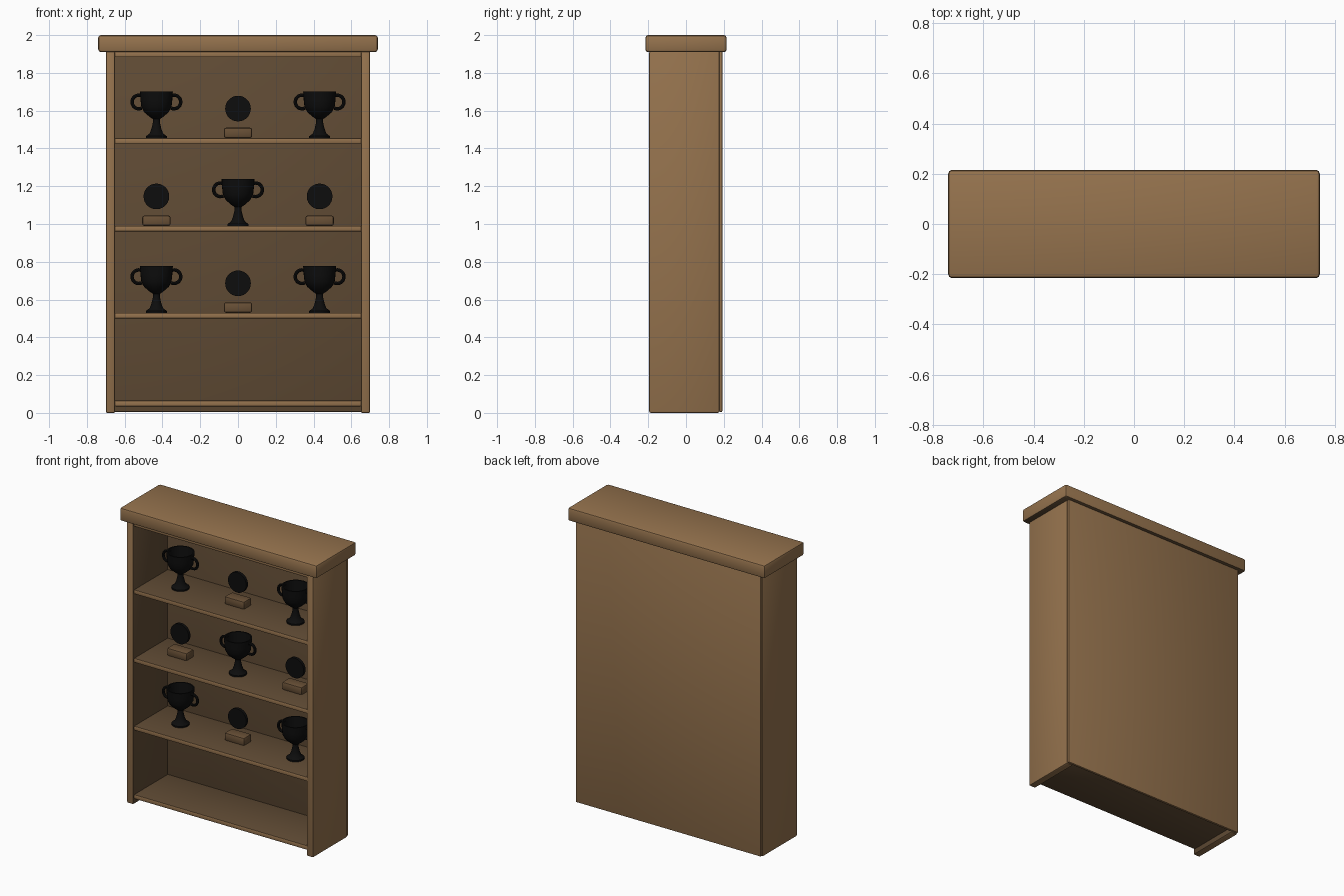
import bpy, bmesh, math
from mathutils import Vector, Matrix

cube = bpy.data.objects.get("Cube")
if cube:
    bpy.data.objects.remove(cube, do_unlink=True)


def material(name, color, rough=0.6):
    m = bpy.data.materials.new(name)
    m.use_nodes = True
    m.diffuse_color = (*color, 1)
    bsdf = m.node_tree.nodes["Principled BSDF"]
    bsdf.inputs["Base Color"].default_value = (*color, 1)
    bsdf.inputs["Roughness"].default_value = rough
    return m


WOOD = material("light wood", (0.30, 0.17, 0.075))
DARK = material("dark wood", (0.118, 0.071, 0.035))
PLINTH = material("plinth wood", (0.14, 0.08, 0.037))
METAL = material("black metal", (0.004, 0.004, 0.004))


def add_object(name, bm, mats, smooth=True):
    mesh = bpy.data.meshes.new(name)
    bmesh.ops.recalc_face_normals(bm, faces=bm.faces)
    bm.to_mesh(mesh)
    bm.free()
    for m in mats:
        mesh.materials.append(m)
    obj = bpy.data.objects.new(name, mesh)
    bpy.context.collection.objects.link(obj)
    if smooth:
        bpy.ops.object.select_all(action="DESELECT")
        obj.select_set(True)
        bpy.context.view_layer.objects.active = obj
        bpy.ops.object.shade_smooth_by_angle(angle=math.radians(35))
    return obj


def box(name, low, high, bevel, mats=(WOOD,), dark_rule=None):
    """Bevelled box; faces whose normal meets dark_rule take the second material."""
    low, high = Vector(low), Vector(high)
    bm = bmesh.new()
    bmesh.ops.create_cube(bm, size=1)
    bmesh.ops.scale(bm, vec=high - low, verts=bm.verts)
    bmesh.ops.translate(bm, vec=(low + high) / 2, verts=bm.verts)
    bmesh.ops.bevel(bm, geom=bm.edges[:], offset=bevel, segments=2, profile=0.5, affect="EDGES")
    bm.normal_update()
    if dark_rule:
        for f in bm.faces:
            f.material_index = int(dark_rule(f.normal))
    return add_object(name, bm, mats)


# Cabinet carcass
TWO_TONE = (WOOD, DARK)
box("cornice", (-0.74, -0.215, 1.91), (0.74, 0.215, 2), 0.014, TWO_TONE, lambda n: n.z < -0.9)
for side, label in ((1, "left"), (-1, "right")):
    xs = sorted((side * 0.65, side * 0.70))
    box(label + "_side", (xs[0], -0.195, 0), (xs[1], 0.177, 1.915), 0.009,
        TWO_TONE, lambda n, s=side: n.x * s < -0.9)
box("back_panel", (-0.695, 0.175, 0.005), (0.695, 0.192, 1.915), 0.004,
    TWO_TONE, lambda n: n.y < -0.9)

# Shelves, with a lighter front edge
SHELF_TOPS = [0.065, 0.53, 0.99, 1.455]
for i, top in enumerate(SHELF_TOPS):
    box("bottom_board" if i == 0 else f"shelf_{i}", (-0.655, -0.185, top - 0.03),
        (0.655, 0.18, top), 0.006, TWO_TONE, lambda n: n.y > -0.5)
box("top_board", (-0.655, -0.185, 1.883), (0.655, 0.18, 1.912), 0.006,
    TWO_TONE, lambda n: n.y > -0.5)


# Trophy: lathed cup plus two swept handles
def make_trophy():
    bm = bmesh.new()
    profile = [(0, 0), (0.055, 0), (0.055, 0.01), (0.036, 0.024), (0.026, 0.05), (0.018, 0.085),
               (0.018, 0.1), (0.036, 0.112), (0.065, 0.137), (0.08, 0.165), (0.084, 0.2),
               (0.087, 0.247), (0.079, 0.247), (0.072, 0.17), (0, 0.125)]
    verts = [bm.verts.new((r, 0, z)) for r, z in profile]
    edges = [bm.edges.new(pair) for pair in zip(verts, verts[1:])]
    bmesh.ops.spin(bm, geom=verts + edges, cent=(0, 0, 0), axis=(0, 0, 1),
                   angle=math.tau, steps=28, use_duplicate=False)
    bmesh.ops.remove_doubles(bm, verts=bm.verts, dist=0.0005)
    for side in (1, -1):
        center = Vector((side * 0.093, 0, 0.191))
        start = math.radians(115)
        arm = Vector((side * math.cos(start) * 0.036, 0, math.sin(start) * 0.036))
        ring = bmesh.ops.create_circle(bm, segments=8, radius=0.009)["verts"]
        turn = Vector((0, 0, 1)).rotation_difference(Vector((0, 1, 0)).cross(arm))
        bmesh.ops.transform(bm, verts=ring, matrix=Matrix.Translation(center + arm) @ turn.to_matrix().to_4x4())
        ring_edges = list({e for v in ring for e in v.link_edges})
        bmesh.ops.spin(bm, geom=ring + ring_edges, cent=center, axis=(0, 1, 0),
                       angle=side * 2 * start, steps=16)
    return add_object("trophy", bm, [METAL])


# Medallion: upright disc
def make_medallion():
    bm = bmesh.new()
    bmesh.ops.create_cone(bm, cap_ends=True, segments=28, radius1=0.068, radius2=0.068, depth=0.02)
    bmesh.ops.rotate(bm, verts=bm.verts, matrix=Matrix.Rotation(math.pi / 2, 3, "X"))
    bmesh.ops.translate(bm, vec=(0, 0, 0.156), verts=bm.verts)
    return add_object("medallion", bm, [METAL])


def place(source, name, x, z):
    copy = source.copy()
    copy.name = name
    copy.location = (x, 0, z)
    bpy.context.collection.objects.link(copy)


# Alternate trophies and medallions across the three display shelves
trophy = make_trophy()
medallion = make_medallion()
plinth = box("plinth", (-0.075, -0.042, 0), (0.075, 0.042, 0.055), 0.012, (PLINTH,))
for row, top in enumerate(SHELF_TOPS[1:]):
    for col in (-1, 0, 1):
        x, tag = col * 0.432, f"_{row + 1}_{col + 2}"
        if (row + col) % 2:
            place(trophy, "trophy" + tag, x, top)
        else:
            place(medallion, "medallion" + tag, x, top)
            place(plinth, "plinth" + tag, x, top)
for source in (trophy, medallion, plinth):
    bpy.data.objects.remove(source, do_unlink=True)
